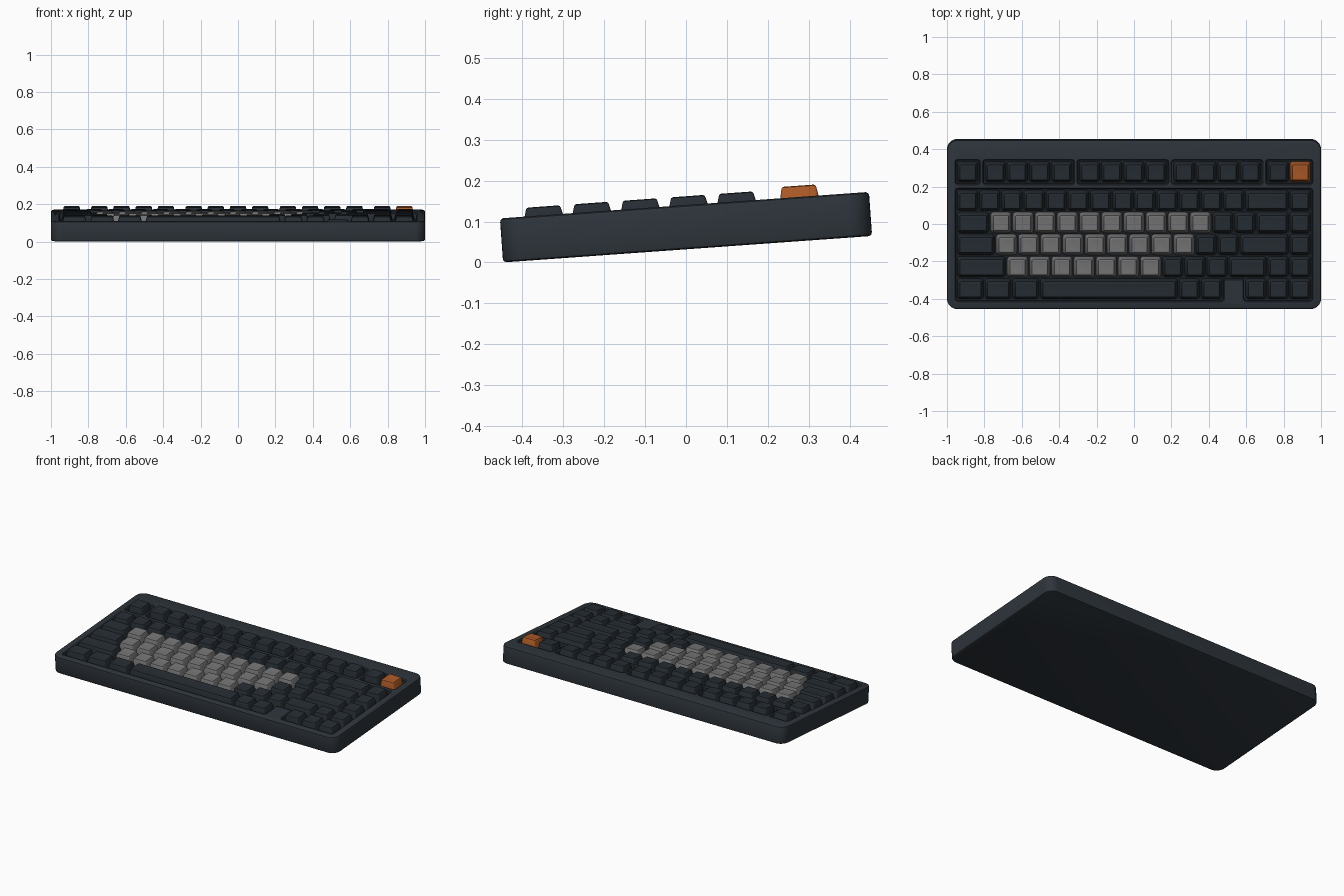
import bpy, bmesh, math
from mathutils import Matrix

cube = bpy.data.objects.get("Cube")
if cube:
    bpy.data.objects.remove(cube, do_unlink=True)

U = 0.1186                      # one key unit
LEFT = -8 * U                   # left edge of the key field
RIM = 0.108                     # case height before tilting
DEPTH = 0.905
FLOOR = RIM - 0.036
ROW_Y = [-0.345, -0.227, -0.108, 0.010, 0.128, 0.282]
TILT = math.atan(0.0717)
FRAME = Matrix.Translation((0, 0.0039, DEPTH / 2 * math.sin(TILT))) @ Matrix.Rotation(TILT, 4, 'X')


def material(name, rgb):
    m = bpy.data.materials.new(name)
    m.use_nodes = True
    m.diffuse_color = (*rgb, 1)
    bsdf = next(n for n in m.node_tree.nodes if n.type == 'BSDF_PRINCIPLED')
    bsdf.inputs["Base Color"].default_value = (*rgb, 1)
    bsdf.inputs["Roughness"].default_value = 0.6
    return m


CASE = material("case slate", (0.027, 0.035, 0.044))
PLATE = material("plate black", (0.012, 0.015, 0.019))
DARK = material("key charcoal", (0.019, 0.026, 0.033))
GREY = material("key grey", (0.18, 0.178, 0.182))
ORANGE = material("key orange", (0.40, 0.10, 0.02))


def ring(bm, x0, x1, y0, y1, z, r, steps):
    """Loop of vertices round a rectangle with rounded corners."""
    corners = [(x1 - r, y1 - r), (x0 + r, y1 - r), (x0 + r, y0 + r), (x1 - r, y0 + r)]
    loop = []
    for i, (cx, cy) in enumerate(corners):
        for s in range(steps + 1):
            a = (i + s / steps) * math.pi / 2
            loop.append(bm.verts.new((cx + r * math.cos(a), cy + r * math.sin(a), z)))
    return loop


def loft(name, rect, sections, radius, mat, steps=3):
    """Solid through stacked rounded rectangles, each given as (inset, height)."""
    x0, x1, y0, y1 = rect
    bm = bmesh.new()
    loops = [ring(bm, x0 + i, x1 - i, y0 + i, y1 - i, z, max(radius - i, 0.006), steps)
             for i, z in sections]
    n = len(loops[0])
    for a, b in zip(loops, loops[1:]):
        for k in range(n):
            bm.faces.new((a[k], a[(k + 1) % n], b[(k + 1) % n], b[k]))
    bm.faces.new(loops[0][::-1])
    bm.faces.new(loops[-1])
    bmesh.ops.recalc_face_normals(bm, faces=bm.faces)
    mesh = bpy.data.meshes.new(name)
    bm.to_mesh(mesh)
    bm.free()
    mesh.materials.append(mat)
    obj = bpy.data.objects.new(name, mesh)
    obj.matrix_world = FRAME
    bpy.context.collection.objects.link(obj)
    return obj


def cells(start, end, low, high, margin=0.0):
    """Rectangle covering key columns start..end and rows low..high."""
    return (LEFT + start * U - margin, LEFT + end * U + margin,
            ROW_Y[low] - U / 2 - margin, ROW_Y[high] + U / 2 + margin)


# Case shell with softened edges
case = loft("case", (-1, 1, -DEPTH / 2, DEPTH / 2),
            [(0.008, 0), (0.002, 0.003), (0, 0.009), (0, RIM - 0.009), (0.002, RIM - 0.003), (0.008, RIM)],
            0.055, CASE, 8)

# Key wells cut into the case
wells = [(0, 16, 1, 4), (0, 12, 0, 1), (13, 16, 0, 1), (0, 1, 5, 5),
         (1.25, 5.25, 5, 5), (5.5, 9.5, 5, 5), (9.75, 13.75, 5, 5), (14, 16, 5, 5)]
cutters = []
for w in wells:
    cutter = loft("well_cutter", cells(*w, margin=0.004),
                  [(0, FLOOR), (0, RIM - 0.005), (-0.005, RIM), (-0.005, RIM + 0.02)], 0.012, CASE)
    cutter.hide_render = True
    cutters.append(cutter)
    cut = case.modifiers.new("well", 'BOOLEAN')
    cut.operation = 'DIFFERENCE'
    cut.solver = 'EXACT'
    cut.object = cutter
bpy.context.view_layer.update()
graph = bpy.context.evaluated_depsgraph_get()
carved = bpy.data.meshes.new_from_object(case.evaluated_get(graph))
case.modifiers.clear()
case.data = carved
for cutter in cutters:
    bpy.data.objects.remove(cutter, do_unlink=True)

# Dark switch plates lying in the wells
for i, (start, end, low, high) in enumerate(wells):
    top = FLOOR + 0.004 + 0.0003 * (i in (1, 2))
    loft(f"switch_plate_{i + 1}", cells(start, end, low, high, 0.003),
         [(0, FLOOR - 0.002), (0, top)], 0.011, PLATE)


# Keycaps: tapered sides, rounded shoulder, shallow dish
def keycap(name, start, width, row, mat):
    top = RIM + (0.0275 if row == 5 else 0.0215)
    loft(name, cells(start, start + width, row, row),
         [(0.004, FLOOR + 0.005), (0.0125, RIM), (0.0165, top - 0.006),
          (0.0185, top - 0.002), (0.0225, top), (0.032, top - 0.0015)], 0.021, mat)


# Each row: runs of (start column, key width, count, material)
rows = [
    [(0, 1.25, 3, DARK), (3.75, 6.25, 1, DARK), (10, 1, 2, DARK), (13, 1, 3, DARK)],
    [(0, 2.25, 1, DARK), (2.25, 1, 7, GREY), (9.25, 1, 3, DARK), (12.25, 1.75, 1, DARK), (14, 1, 2, DARK)],
    [(0, 1.75, 1, DARK), (1.75, 1, 9, GREY), (10.75, 1, 2, DARK), (12.75, 2.25, 1, DARK), (15, 1, 1, DARK)],
    [(0, 1.5, 1, DARK), (1.5, 1, 10, GREY), (11.5, 1, 2, DARK), (13.5, 1.5, 1, DARK), (15, 1, 1, DARK)],
    [(0, 1, 13, DARK), (13, 2, 1, DARK), (15, 1, 1, DARK)],
    [(0, 1, 1, DARK), (1.25, 1, 4, DARK), (5.5, 1, 4, DARK), (9.75, 1, 4, DARK), (14, 1, 1, DARK), (15, 1, 1, ORANGE)],
]
for row, runs in enumerate(rows):
    number = 0
    for start, width, count, mat in runs:
        for k in range(count):
            number += 1
            keycap(f"key_row{row + 1}_{number}", start + k * width, width, row, mat)

# Smooth rounded edges while keeping the creases
bpy.ops.object.select_all(action='DESELECT')
for obj in bpy.context.collection.objects:
    if obj.type == 'MESH':
        obj.select_set(True)
bpy.context.view_layer.objects.active = case
bpy.ops.object.shade_smooth_by_angle(angle=math.radians(35))
